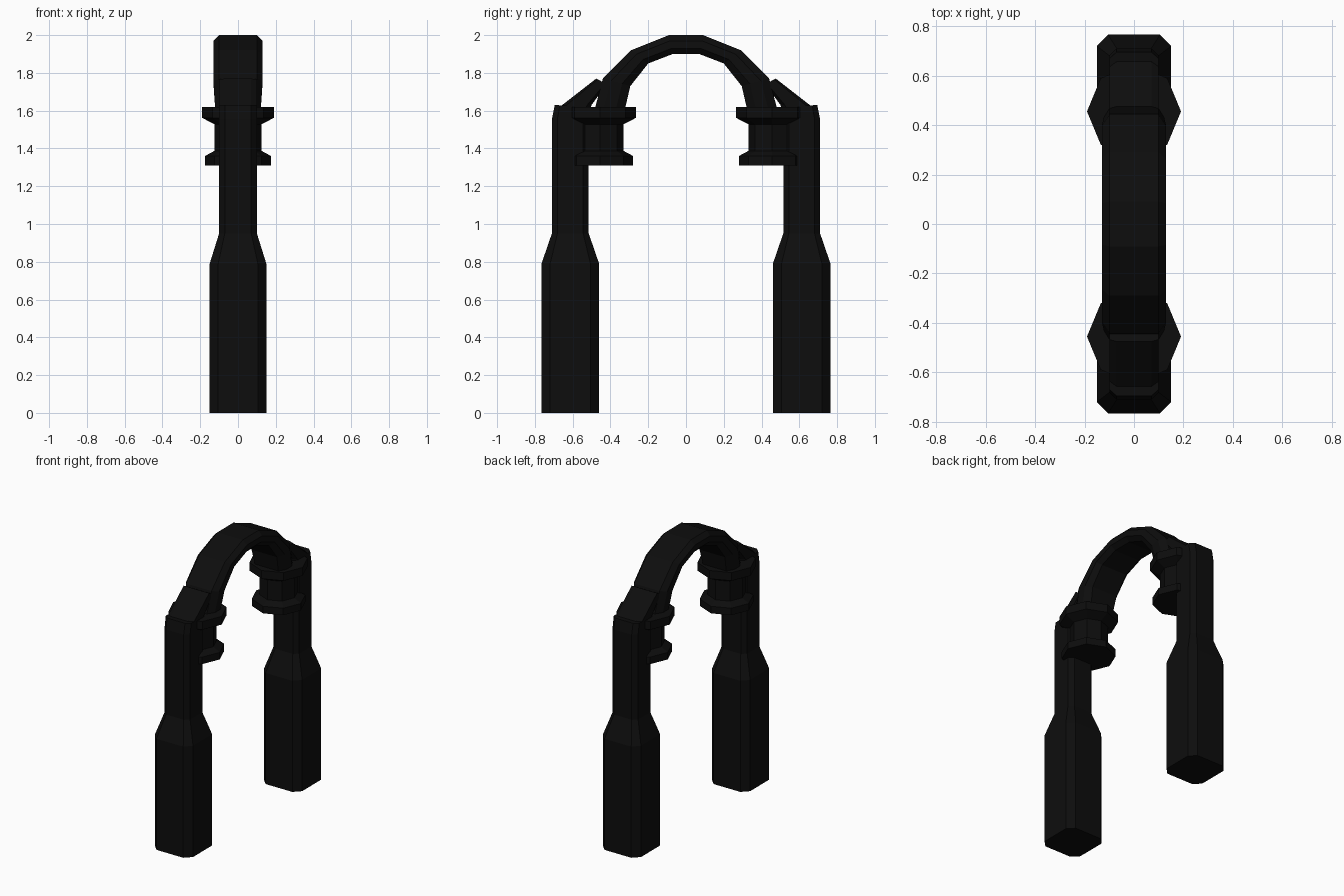
import bpy, bmesh, math

if "Cube" in bpy.data.objects:
    bpy.data.objects.remove(bpy.data.objects["Cube"])

black = bpy.data.materials.new("black_metal")
black.diffuse_color = (0.004, 0.004, 0.004, 1)
black.use_nodes = True
black.node_tree.nodes["Principled BSDF"].inputs["Base Color"].default_value = black.diffuse_color


def make_object(name, rings, mirror):
    """Skin a list of equal-length vertex rings, cap both ends."""
    bm = bmesh.new()
    loops = [[bm.verts.new(p) for p in ring] for ring in rings]
    n = len(loops[0])
    for a, b in zip(loops, loops[1:]):
        for i in range(n):
            j = (i + 1) % n
            bm.faces.new((a[i], a[j], b[j], b[i]))
    bm.faces.new(loops[0])
    bm.faces.new(loops[-1])
    bmesh.ops.recalc_face_normals(bm, faces=bm.faces)
    mesh = bpy.data.meshes.new(name)
    bm.to_mesh(mesh)
    bm.free()
    mesh.materials.append(black)
    obj = bpy.data.objects.new(name, mesh)
    bpy.context.collection.objects.link(obj)
    if mirror:
        mod = obj.modifiers.new("other_side", 'MIRROR')
        mod.use_axis = (False, True, False)
    return obj


def section(outer, inner, half, cx, ct):
    """Chamfered box section spanning outer to inner (y, z) points."""
    w = half - cx
    outline = [(-w, 0), (w, 0), (half, ct), (half, 1 - ct),
               (w, 1), (-w, 1), (-half, 1 - ct), (-half, ct)]
    return [(x, outer[0] + t * (inner[0] - outer[0]),
             outer[1] + t * (inner[1] - outer[1])) for x, t in outline]


# Legs: wide grip, taper, narrow shaft and sloped shoulder
leg = [((0.765, 0), (0.46, 0), 0.15),
       ((0.765, 0.79), (0.46, 0.79), 0.15),
       ((0.71, 0.95), (0.515, 0.95), 0.10),
       ((0.71, 1.555), (0.515, 1.555), 0.10),
       ((0.695, 1.63), (0.515, 1.62), 0.10)]
make_object("leg", [section(o, i, h, h * 0.3, 0.15) for o, i, h in leg], True)

# Braces leaning from the leg tops onto the arch
brace = [((0.69, 1.60), (0.53, 1.53), 0.10),
         ((0.655, 1.63), (0.50, 1.63), 0.10),
         ((0.475, 1.77), (0.42, 1.74), 0.10)]
make_object("brace", [section(o, i, h, 0.03, 0.15) for o, i, h in brace], True)

# Arch, thinner at the crown
half_arch = [((0.485, 1.60), (0.325, 1.60), 0.12),
             ((0.44, 1.77), (0.295, 1.73), 0.13),
             ((0.29, 1.92), (0.20, 1.85), 0.13),
             ((0.09, 2.0), (0.07, 1.90), 0.13)]
stations = half_arch + [((-o[0], o[1]), (-i[0], i[1]), h)
                        for o, i, h in reversed(half_arch)]
make_object("arch", [section(o, i, h, 0.03, 0.3) for o, i, h in stations], False)

# Eight-sided flanged spools under the arch ends
spool = [(0.175, 1.31), (0.175, 1.36), (0.125, 1.387),
         (0.125, 1.528), (0.19, 1.562), (0.19, 1.62)]
make_object("spool", [[(r * math.cos(k * math.pi / 4),
                        0.455 + r * math.sin(k * math.pi / 4), z)
                       for k in range(8)] for r, z in spool], True)
